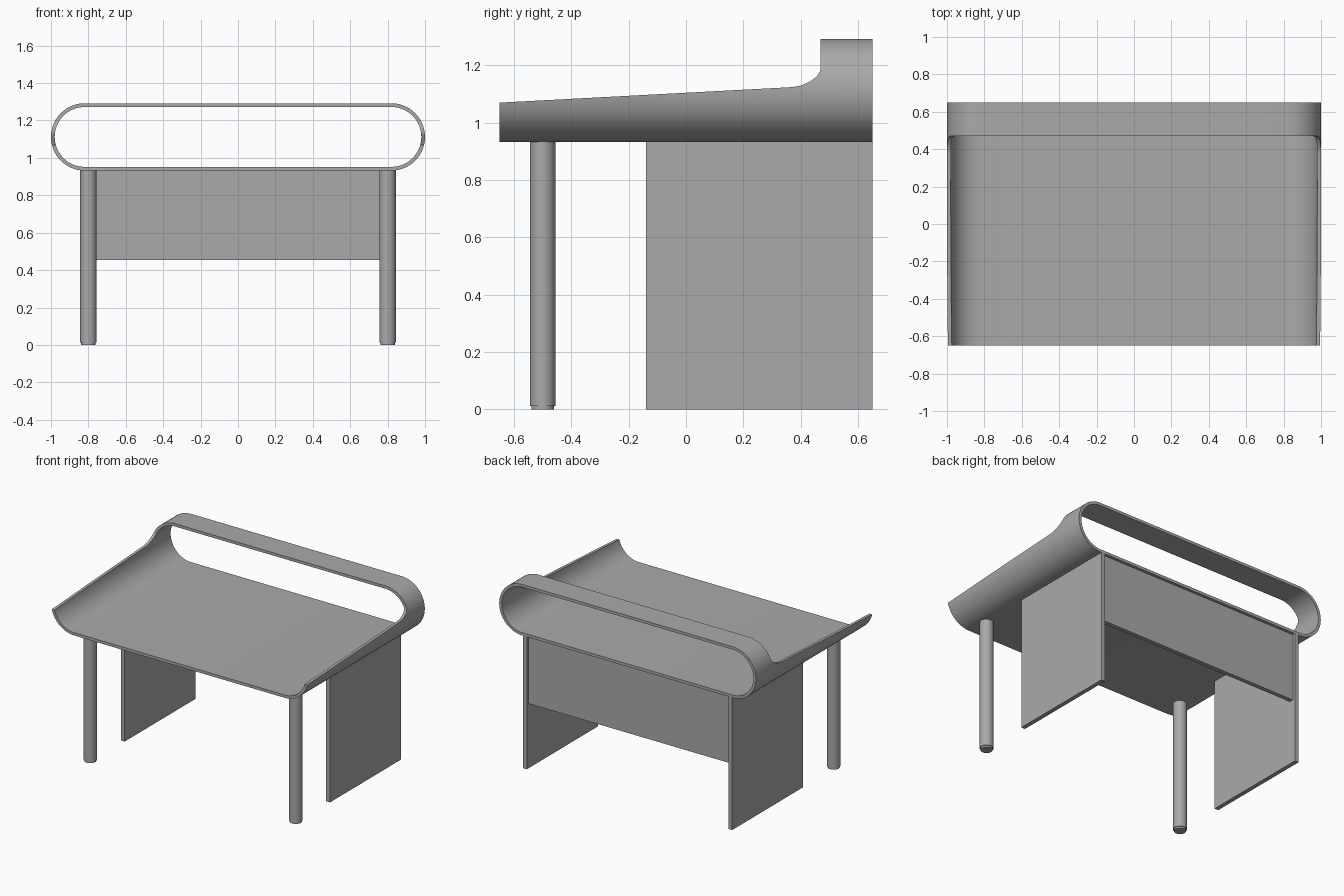
import bpy, bmesh, math
from mathutils import Matrix

cube = bpy.data.objects.get("Cube")
if cube:
    bpy.data.objects.remove(cube)

grey = bpy.data.materials.new("plain grey")
grey.use_nodes = True
colour = (0.4, 0.4, 0.4, 1)
grey.diffuse_color = colour
grey.node_tree.nodes["Principled BSDF"].inputs["Base Color"].default_value = colour

DEPTH = 0.65             # half depth of the desk
BASE, TOP = 0.932, 1.292   # underside and top of the shell
RADIUS = (TOP - BASE) / 2
MID = (TOP + BASE) / 2


def make_object(name, bm, material=grey):
    bmesh.ops.recalc_face_normals(bm, faces=bm.faces)
    mesh = bpy.data.meshes.new(name)
    bm.to_mesh(mesh)
    bm.free()
    obj = bpy.data.objects.new(name, mesh)
    bpy.context.collection.objects.link(obj)
    if material:
        mesh.materials.append(material)
    return obj


def select_only(obj):
    bpy.ops.object.select_all(action='DESELECT')
    obj.select_set(True)
    bpy.context.view_layer.objects.active = obj


def box(name, x0, x1, y0, y1, z0, z1):
    bm = bmesh.new()
    bmesh.ops.create_cube(bm, size=1)
    bmesh.ops.scale(bm, vec=(x1 - x0, y1 - y0, z1 - z0), verts=bm.verts)
    bmesh.ops.translate(bm, vec=((x0 + x1) / 2, (y0 + y1) / 2, (z0 + z1) / 2), verts=bm.verts)
    return make_object(name, bm)


def stadium(r, steps=32):
    """Rounded slot outline in x and z."""
    points = []
    for side, start in ((1, -math.pi / 2), (-1, math.pi / 2)):
        for i in range(steps + 1):
            a = start + math.pi * i / steps
            points.append((side * (1 - RADIUS) + r * math.cos(a), MID + r * math.sin(a)))
    return points


# Shell: a slot-shaped tube running front to back
bm = bmesh.new()
loops = [[bm.verts.new((x, y, z)) for x, z in stadium(r)]
         for r, y in ((RADIUS, -DEPTH), (RADIUS, DEPTH),
                      (RADIUS - 0.02, DEPTH), (RADIUS - 0.02, -DEPTH))]
for k in range(4):
    a, b = loops[k], loops[(k + 1) % 4]
    for i in range(len(a)):
        j = (i + 1) % len(a)
        bm.faces.new((a[i], a[j], b[j], b[i]))
shell = make_object("desk_top_shell", bm)

# Cutter: opens the tube in front of the rear hoop, leaving sloping sides
profile = [(-0.8, 1.062), (0.37, 1.124), (0.4, 1.129), (0.43, 1.142),
           (0.455, 1.16), (0.467, 1.177), (0.47, 1.195), (0.47, 1.5), (-0.8, 1.5)]
bm = bmesh.new()
face = bm.faces.new([bm.verts.new((-1.2, y, z)) for y, z in profile])
extruded = bmesh.ops.extrude_face_region(bm, geom=[face])["geom"]
bmesh.ops.translate(bm, vec=(2.4, 0, 0),
                    verts=[v for v in extruded if isinstance(v, bmesh.types.BMVert)])
cutter = make_object("shell_cutter", bm, None)
cutter.hide_render = True

cut = shell.modifiers.new("open_front", 'BOOLEAN')
cut.operation = 'DIFFERENCE'
cut.solver = 'EXACT'
cut.object = cutter
select_only(shell)
bpy.ops.object.modifier_apply(modifier=cut.name)
bpy.data.objects.remove(cutter)
bpy.ops.object.shade_smooth_by_angle(angle=math.radians(30))

# Side panels and front legs, one pair on each side
for side, word in ((1, "left"), (-1, "right")):
    x = 0.8 * side
    box(word + "_side_panel", x - 0.015, x + 0.015, -0.14, DEPTH, 0, BASE + 0.002)
    bm = bmesh.new()
    for r, z0, z1 in ((0.044, 0.012, BASE + 0.004), (0.039, 0, 0.012)):
        bmesh.ops.create_cone(bm, cap_ends=True, segments=32, radius1=r, radius2=r, depth=z1 - z0,
                              matrix=Matrix.Translation((x, -0.5, (z0 + z1) / 2)))
    leg = make_object(word + "_front_leg", bm)
    select_only(leg)
    bpy.ops.object.shade_smooth_by_angle(angle=math.radians(30))

# Back panel between the side panels
box("back_panel", -0.785, 0.785, 0.6, 0.63, 0.455, BASE + 0.002)
